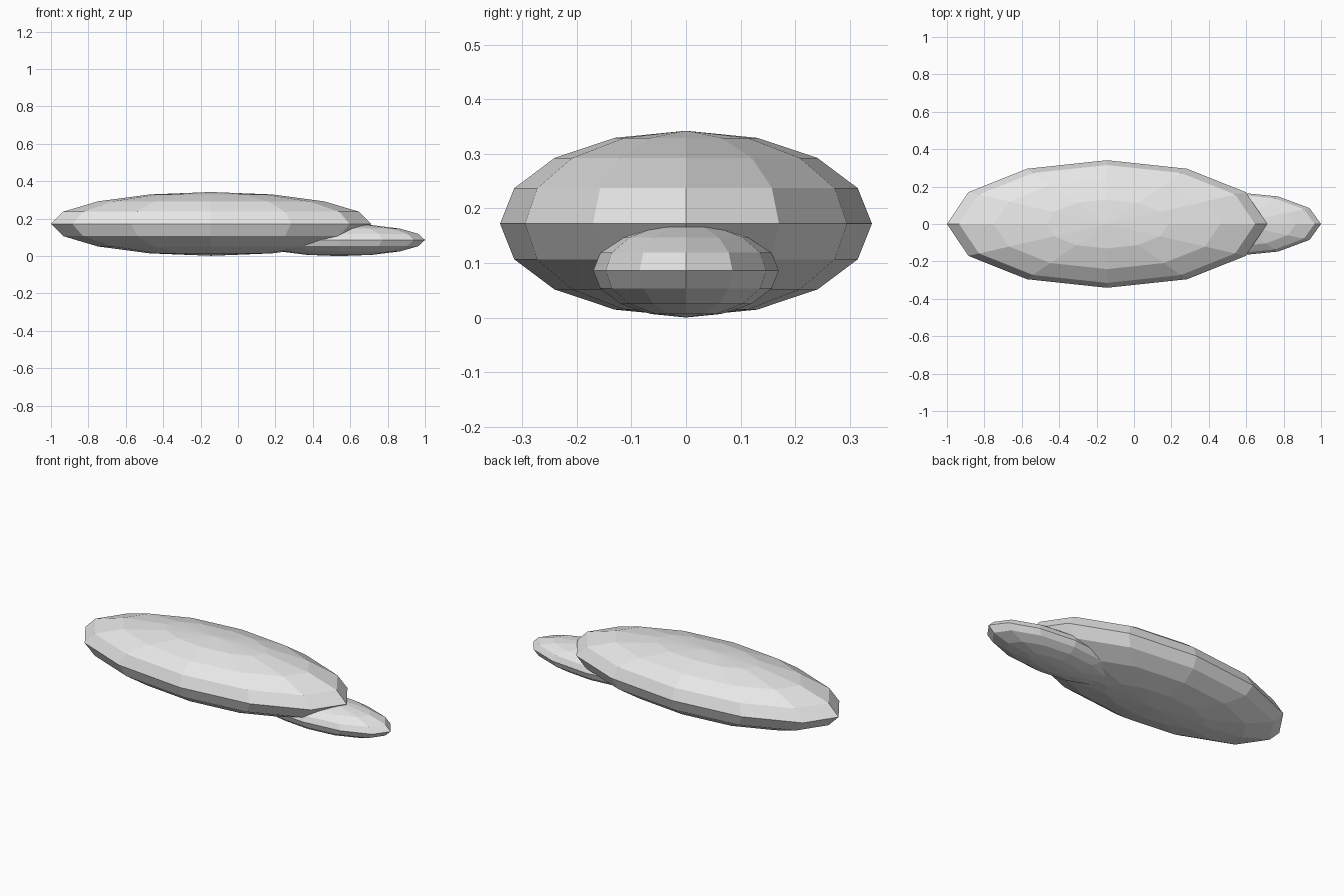
import bpy

if "Cube" in bpy.data.objects:
    bpy.data.objects.remove(bpy.data.objects["Cube"])

# one plain grey for everything
grey = bpy.data.materials.new("light_grey")
grey.diffuse_color = (0.8, 0.8, 0.8, 1)
grey.use_nodes = True
grey.node_tree.nodes["Principled BSDF"].inputs["Base Color"].default_value = grey.diffuse_color


def ellipsoid(name, centre, radii):
    """Flat-faced stretched sphere with 12 sides and 8 rings."""
    bpy.ops.mesh.primitive_uv_sphere_add(segments=12, ring_count=8, radius=1, location=centre)
    ob = bpy.context.object
    ob.name = name
    ob.scale = radii
    bpy.ops.object.transform_apply(location=False, rotation=False, scale=True)
    ob.data.materials.append(grey)
    bpy.ops.object.shade_flat()
    return ob


# large main lobe and the small lobe tucked under its right end
ellipsoid("main_lobe", (-0.144, 0, 0.172), (0.856, 0.341, 0.1705))
ellipsoid("small_lobe", (0.542, 0, 0.086), (0.458, 0.17, 0.086))
